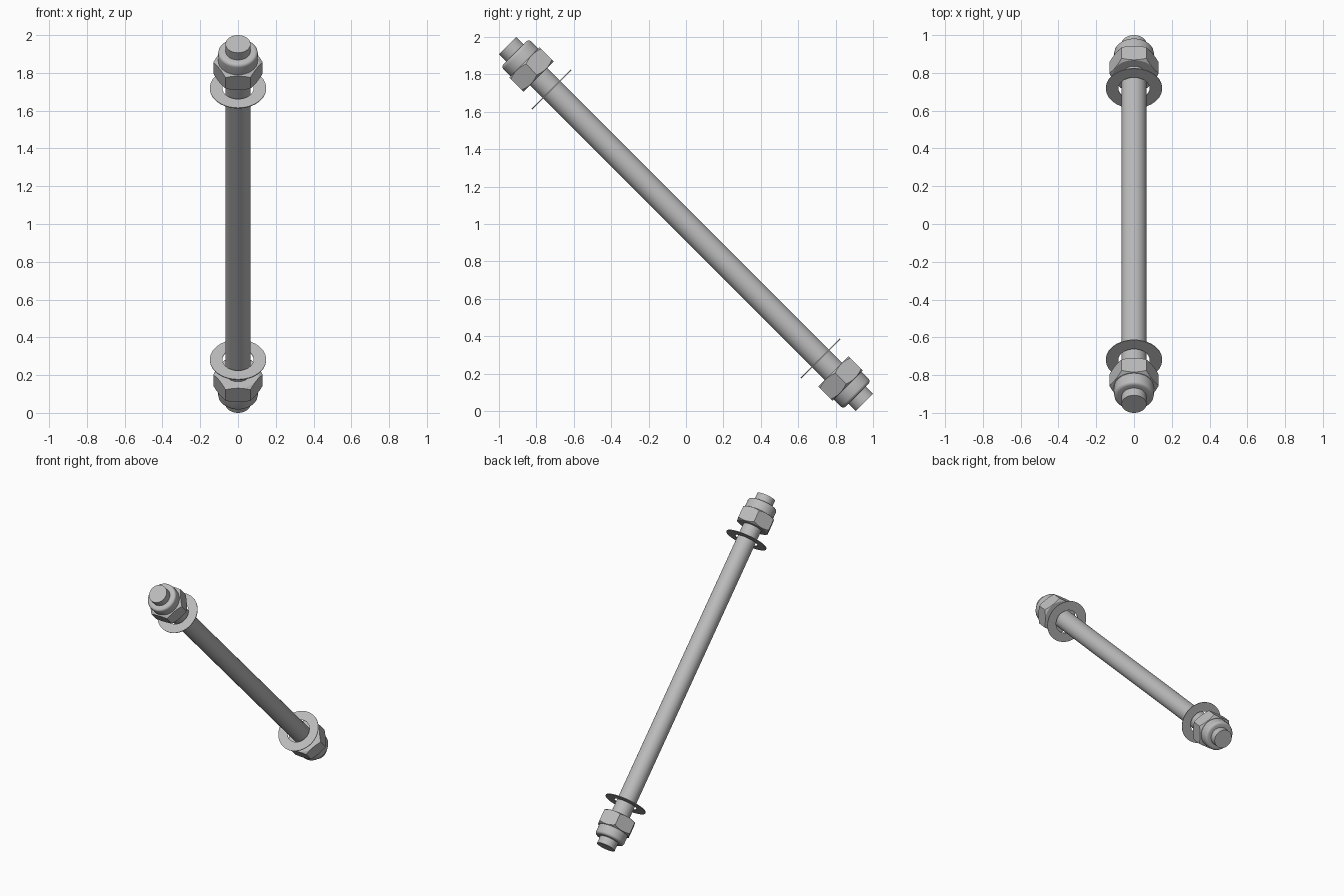
import bpy, bmesh, math
from mathutils import Matrix

cube = bpy.data.objects.get("Cube")
if cube:
    bpy.data.objects.remove(cube, do_unlink=True)

steel = bpy.data.materials.new("grey steel")
steel.use_nodes = True
GREY = (0.5, 0.5, 0.5, 1)
steel.diffuse_color = GREY
steel.node_tree.nodes["Principled BSDF"].inputs["Base Color"].default_value = GREY

ROD_R, ROD_HALF = 0.066, 1.348
SIDES = 48


def add_object(name, bm):
    bmesh.ops.recalc_face_normals(bm, faces=bm.faces[:])
    mesh = bpy.data.meshes.new(name)
    bm.to_mesh(mesh)
    bm.free()
    mesh.materials.append(steel)
    obj = bpy.data.objects.new(name, mesh)
    bpy.context.collection.objects.link(obj)
    return obj


def lathe(name, profile, closed=True, sides=SIDES):
    """Spin (radius, height) points about z."""
    bm = bmesh.new()
    verts = [bm.verts.new((r, 0, h)) for r, h in profile]
    edges = [bm.edges.new(p) for p in zip(verts, verts[1:])]
    if closed:
        edges.append(bm.edges.new((verts[-1], verts[0])))
    bmesh.ops.spin(bm, geom=verts + edges, cent=(0, 0, 0), axis=(0, 0, 1),
                   angle=math.tau, steps=sides, use_merge=True)
    bmesh.ops.remove_doubles(bm, verts=bm.verts[:], dist=1e-5)
    return add_object(name, bm)


def smooth(obj, angle=30):
    bpy.ops.object.select_all(action='DESELECT')
    obj.select_set(True)
    bpy.context.view_layer.objects.active = obj
    bpy.ops.object.shade_smooth_by_angle(angle=math.radians(angle))


# Rod
rod = lathe("rod", [(0, -ROD_HALF), (ROD_R, -ROD_HALF), (ROD_R, ROD_HALF), (0, ROD_HALF)],
            closed=False)

# Washer
washer = lathe("upper_washer", [(0.083, 1.014), (0.149, 1.014), (0.149, 1.019), (0.083, 1.019)])

# Hexagonal nut body, its corners trimmed by a chamfered drum
NUT_LOW, NUT_HIGH = 1.115, 1.222
bm = bmesh.new()
bmesh.ops.create_cone(bm, cap_ends=True, segments=6, radius1=0.131, radius2=0.131,
                      depth=NUT_HIGH - NUT_LOW,
                      matrix=Matrix.Translation((0, 0, (NUT_LOW + NUT_HIGH) / 2))
                      @ Matrix.Rotation(math.pi / 2, 4, 'Z'))
for v in bm.verts:  # corners point to the sides
    v.co.x, v.co.y = (v.co.y, -v.co.x) if max(abs(w.co.y) for w in bm.verts) > 0.13 else v.co.xy
nut = add_object("upper_nut", bm)
drum = lathe("chamfer_drum", [(0, NUT_LOW), (0.112, NUT_LOW), (0.142, NUT_LOW + 0.02),
                              (0.142, NUT_HIGH - 0.02), (0.112, NUT_HIGH), (0, NUT_HIGH)],
             closed=False)
trim = nut.modifiers.new("trim", 'BOOLEAN')
trim.operation, trim.solver, trim.object = 'INTERSECT', 'EXACT', drum
bpy.context.view_layer.objects.active = nut
bpy.ops.object.modifier_apply(modifier=trim.name)
bpy.data.objects.remove(drum, do_unlink=True)

# Round locking collar with a softened rim
RIM, COLLAR_R, COLLAR_TOP = 0.018, 0.105, 1.294
arc = [(COLLAR_R - RIM + RIM * math.cos(a), COLLAR_TOP - RIM + RIM * math.sin(a))
       for a in (i * math.pi / 8 for i in range(5))]
collar = lathe("upper_collar", [(ROD_R, NUT_HIGH - 0.002), (COLLAR_R, NUT_HIGH - 0.002)]
               + arc + [(ROD_R, COLLAR_TOP)])

# Tilt everything along the diagonal, and repeat the fittings at the lower end
tilt = Matrix.Translation((0, 0, 1)) @ Matrix.Rotation(math.pi / 4, 4, 'X')
flip = Matrix.Rotation(math.pi, 4, 'X')
for part in (rod, washer, nut, collar):
    smooth(part, 20 if part is nut else 30)
    part.matrix_world = tilt
    if part is not rod:
        twin = part.copy()
        twin.name = part.name.replace("upper", "lower")
        bpy.context.collection.objects.link(twin)
        twin.matrix_world = tilt @ flip
